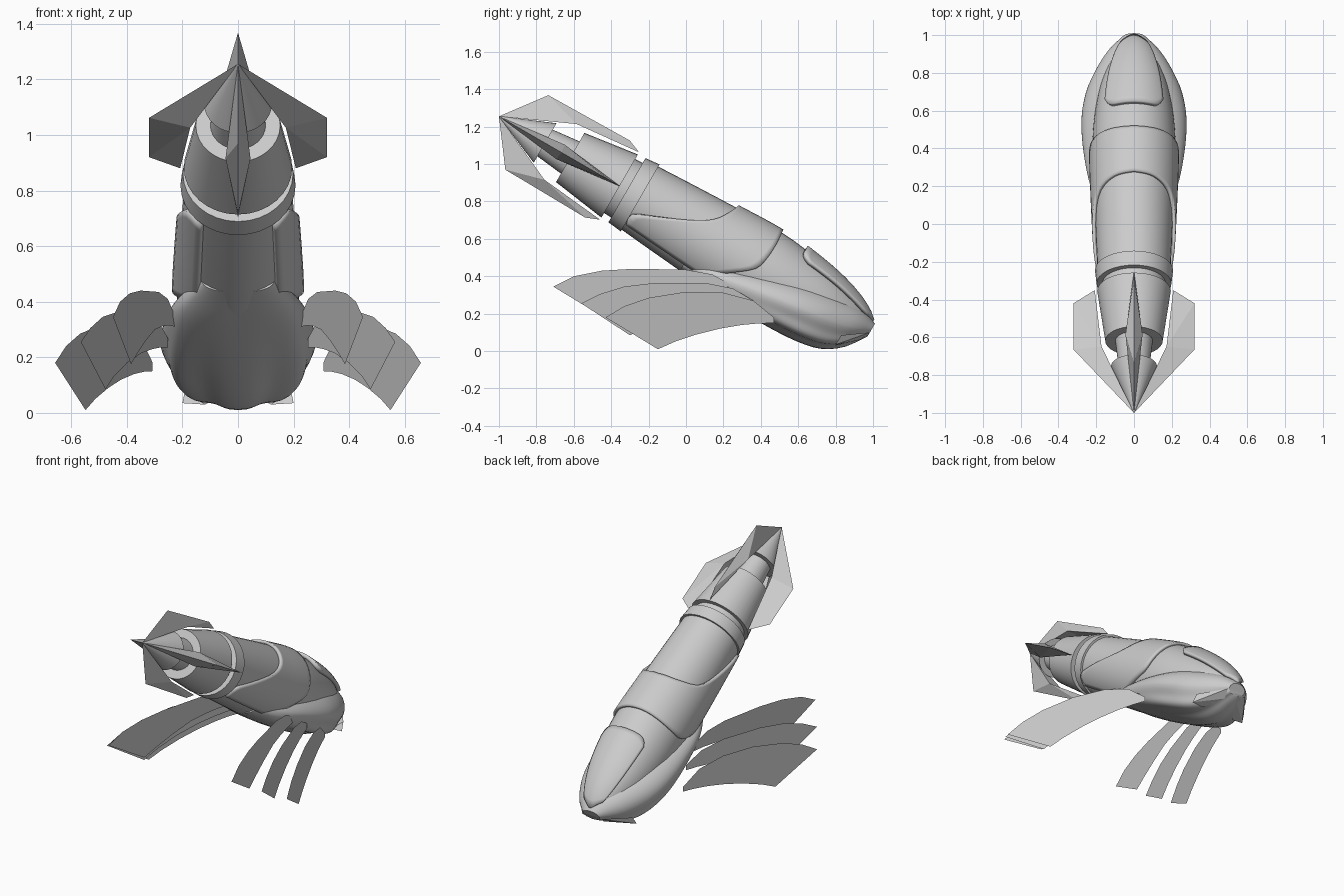
import bpy, bmesh, math
from math import sin, cos, pi, radians

if "Cube" in bpy.data.objects:
    bpy.data.objects.remove(bpy.data.objects["Cube"])

CA, SA = cos(radians(30)), sin(radians(30))


def W(x, s, t):
    """Axis space (x, distance from tail tip, height over axis) to world."""
    return (x, -1 + CA * s + SA * t, 1.255 - SA * s + CA * t)


def make(name, verts, faces, smooth=None, thick=0):
    me = bpy.data.meshes.new(name)
    me.from_pydata(verts, [], faces)
    bm = bmesh.new()
    bm.from_mesh(me)
    bmesh.ops.recalc_face_normals(bm, faces=bm.faces)
    bm.to_mesh(me)
    bm.free()
    ob = bpy.data.objects.new(name, me)
    bpy.context.collection.objects.link(ob)
    if thick:
        m = ob.modifiers.new("thickness", 'SOLIDIFY')
        m.thickness, m.offset = thick, 0
    if smooth:
        bpy.ops.object.select_all(action='DESELECT')
        ob.select_set(True)
        bpy.context.view_layer.objects.active = ob
        bpy.ops.object.shade_smooth_by_angle(angle=radians(smooth))
    return ob


def loft(name, rings, smooth=35):
    n = len(rings[0])
    verts = [v for r in rings for v in r]
    faces = [(i * n + j, i * n + (j + 1) % n, (i + 1) * n + (j + 1) % n, (i + 1) * n + j)
             for i in range(len(rings) - 1) for j in range(n)]
    faces += [tuple(range(n)), tuple(range(len(verts) - n, len(verts)))]
    return make(name, verts, faces, smooth)


def circle_loft(name, profile, n=32):
    loft(name, [[W(r * sin(2 * pi * j / n), s, r * cos(2 * pi * j / n)) for j in range(n)]
                for s, r in profile])


def lerp(table, s):
    """Smoothly interpolate table rows (key, values...) at s."""
    s = min(max(s, table[0][0]), table[-1][0])
    for i in range(len(table) - 1):
        a, b = table[i], table[i + 1]
        if s <= b[0]:
            p, q = table[max(i - 1, 0)], table[min(i + 2, len(table) - 1)]
            h = b[0] - a[0]
            f = (s - a[0]) / h
            out = []
            for k in range(1, len(a)):
                m0 = (b[k] - p[k]) / (b[0] - p[0]) * h
                m1 = (q[k] - a[k]) / (q[0] - a[0]) * h
                out.append((2*f**3 - 3*f*f + 1) * a[k] + (f**3 - 2*f*f + f) * m0
                           + (3*f*f - 2*f**3) * b[k] + (f**3 - f*f) * m1)
            return out


# Tail: cone, neck, flared collar, groove and ring
circle_loft("tail_cone", [(0, .002), (.285, .122), (.285, .07)])
circle_loft("tail_neck", [(.22, .075), (.5, .106)])
circle_loft("tail_collar", [(.44, .09), (.44, .152), (.745, .195), (.745, .16)])
circle_loft("tail_groove", [(.7, .165), (.83, .17)])
circle_loft("tail_ring", [(.79, .16), (.79, .198), (.872, .207), (.872, .18)])

# Main hull: s, half width, top, bottom
HULL = [(.8, .19, .19, -.19), (1.1, .203, .203, -.218), (1.35, .213, .212, -.238),
        (1.62, .22, .218, -.25), (1.8, .212, .2, -.245), (2.0, .18, .165, -.2),
        (2.15, .127, .118, -.15), (2.24, .072, .07, -.07), (2.285, .025, .03, -.01)]


def hull_point(s, a, off=0):
    rx, top, bot = lerp(HULL, s)
    return W((rx + off) * sin(a), s, (top + bot) / 2 + ((top - bot) / 2 + off) * cos(a))


loft("main_hull", [[hull_point(.8 + 1.485 * i / 30, 2 * pi * j / 40) for j in range(40)]
                   for i in range(31)])


# Raised skins lying over the hull
def skin(name, half_angle, start, end, off, thick, na=40, ns=14):
    verts = []
    for j in range(na + 1):
        d = half_angle * (2 * j / na - 1)
        s0, s1 = start(abs(d)), end(abs(d))
        verts += [hull_point(s0 + (s1 - s0) * i / ns, radians(d), off) for i in range(ns + 1)]
    m = ns + 1
    faces = [(j * m + i, j * m + i + 1, (j + 1) * m + i + 1, (j + 1) * m + i)
             for j in range(na) for i in range(ns)]
    make(name, verts, faces, 35, thick)


S0 = [(0, 1.35), (35, 1.33), (67, 1.25), (100, 1.0), (118, .88), (140, .88)]
S1 = [(0, 1.62), (85, 1.61), (110, 1.5), (140, 1.34)]
skin("shoulder_shell", 140, lambda d: lerp(S0, d)[0], lambda d: lerp(S1, d)[0], .008, .02)
skin("canopy", 42, lambda d: 1.775 + .05 * (d / 42) ** 8,
     lambda d: 2.275 - .05 * (d / 42) ** 2, .012, .024, 24)

# Lobed lower hull: s, half width, top, bottom
BELLY = [(1.25, .13, -.12, -.225), (1.45, .222, -.07, -.245), (1.65, .265, 0, -.255),
         (1.85, .278, .055, -.255), (2.0, .255, .078, -.243), (2.12, .205, .085, -.212),
         (2.22, .14, .075, -.14), (2.295, .06, .045, -.035)]
rings = []
for i in range(29):
    s = 1.25 + 1.045 * i / 28
    rx, top, bot = lerp(BELLY, s)
    amp = .06 * min(1, max(0, (s - 1.4) / .5))
    ring = []
    for j in range(64):
        a = 2 * pi * j / 64
        c, d = cos(a), sin(a)
        e = 2 / 2.5 if c > 0 else 1            # fuller underside
        f = 1 + amp * (cos(7 * a) - 1) * max(0, c) ** .5
        ring.append(W(rx * f * math.copysign(abs(d) ** e, d), s,
                      (top + bot) / 2 - (top - bot) / 2 * f * math.copysign(abs(c) ** e, c)))
    rings.append(ring)
loft("lower_hull", rings)


# Tail fins: flat outline, thick at the root, tapering to a sharp edge
def tail_fin(name, outline, turn):
    pts = [(s, t, 0) for s, t in outline] + [(.38, .172, .045), (.38, .172, -.045)]
    n = len(outline)
    c, d = cos(turn), sin(turn)
    verts = [W(t * d + w * c, s, t * c - w * d) for s, t, w in pts]
    faces = [(i, i + 1, m) for i in range(n - 1) for m in (n, n + 1)]
    faces += [(0, n, n + 1), (n - 1, n, n + 1)]
    make(name, verts, faces)


VERT = [(0, 0), (.172, .23), (.67, .238), (.745, .208)]
SIDE = [(0, 0), (.387, .32), (.67, .32), (.75, .208)]
for nm, o, k in (("upper", VERT, 0), ("right", SIDE, 1), ("lower", VERT, 2), ("left", SIDE, 3)):
    tail_fin(nm + "_tail_fin", o, k * pi / 2)

# Swept flat blades: upper edge, lower edge (y, z), x at y = 0 and slope
BLADES = [
    ([(-.71, .345), (-.6, .4), (-.45, .43), (-.28, .44), (0, .435), (.14, .41), (.25, .35)],
     [(-.43, .175), (-.33, .215), (-.2, .26), (-.06, .3), (.06, .312), (.16, .315), (.25, .31)],
     .285, -.232),
    ([(-.56, .255), (-.46, .305), (-.33, .345), (-.16, .365), (.1, .365), (.25, .335), (.36, .27)],
     [(-.3, .085), (-.2, .135), (-.07, .18), (.08, .215), (.2, .23), (.28, .235), (.36, .235)],
     .375, -.34),
    ([(-.43, .18), (-.33, .24), (-.2, .285), (0, .317), (.2, .312), (.36, .27), (.47, .18)],
     [(-.15, .01), (-.06, .05), (.06, .09), (.18, .12), (.3, .14), (.39, .148), (.47, .15)],
     .49, -.39)]
for side, nm in ((1, "right"), (-1, "left")):
    for k, (up, lo, x0, m) in enumerate(BLADES):
        verts = [(side * (x0 + m * y), y, z) for y, z in up + lo]
        faces = [(i, i + 1, i + 8, i + 7) for i in range(6)]
        make(f"{nm}_blade_{k + 1}", verts, faces)
    # Small angular intake beside the nose
    pts = [(.12, .8, .03), (.2, .8, .035), (.19, .83, .085), (.07, .985, .1), (.05, .93, .06)]
    verts = [(side * x, y, z) for x, y, z in pts]
    make(nm + "_nose_intake", verts, [(0, 1, 2), (1, 2, 3), (0, 2, 3), (0, 1, 4), (1, 3, 4), (0, 3, 4)])
